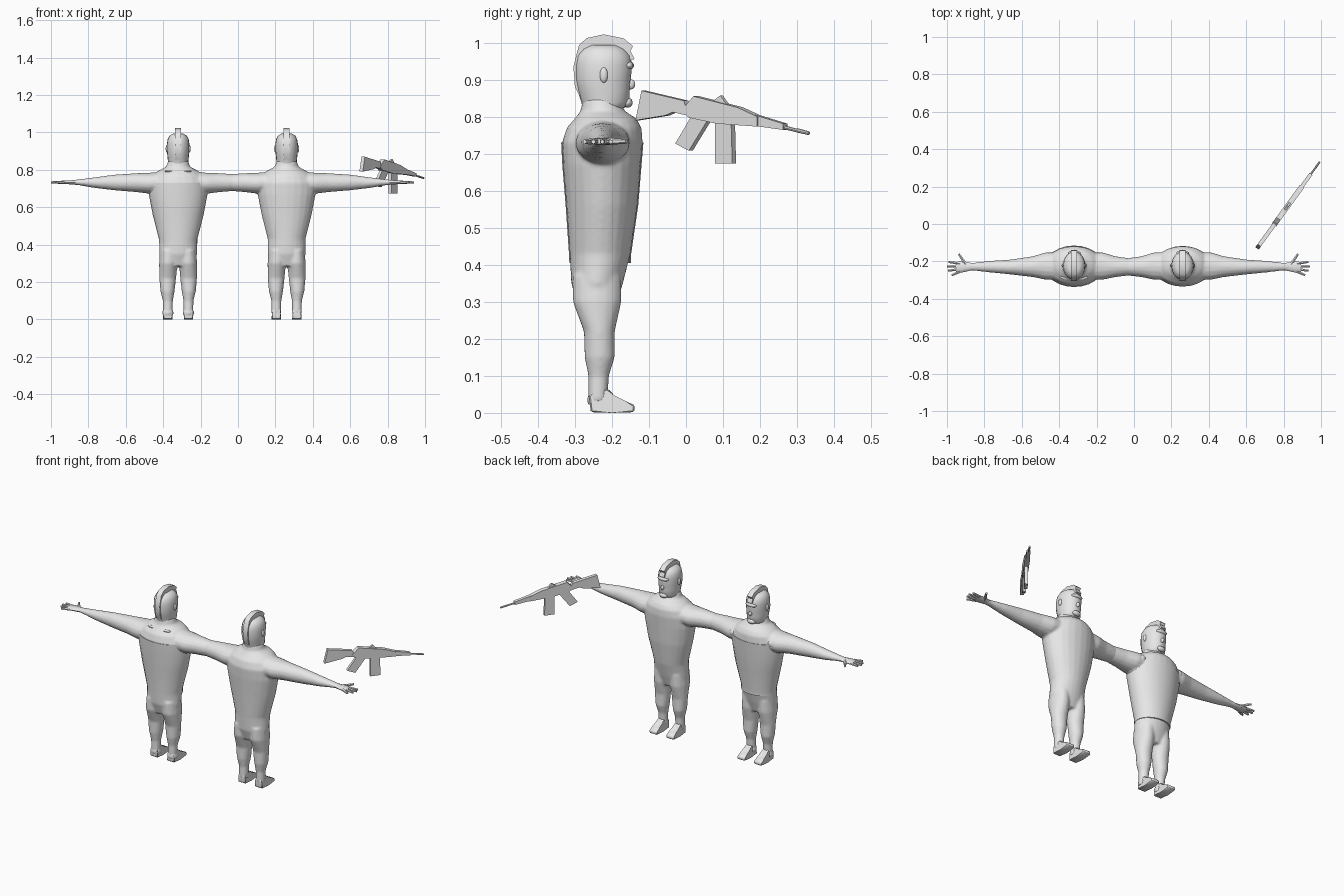
import bpy, bmesh, math
from mathutils import Vector, Matrix

if "Cube" in bpy.data.objects:
    bpy.data.objects.remove(bpy.data.objects["Cube"])

grey = bpy.data.materials.new("light grey")
grey.diffuse_color = (0.8, 0.8, 0.8, 1)
grey.use_nodes = True
grey.node_tree.nodes["Principled BSDF"].inputs["Base Color"].default_value = grey.diffuse_color


def finish(name, bm, smooth=True, angle=40):
    bmesh.ops.recalc_face_normals(bm, faces=bm.faces[:])
    me = bpy.data.meshes.new(name)
    bm.to_mesh(me)
    bm.free()
    me.materials.append(grey)
    ob = bpy.data.objects.new(name, me)
    bpy.context.collection.objects.link(ob)
    if smooth:
        bpy.ops.object.select_all(action='DESELECT')
        ob.select_set(True)
        bpy.context.view_layer.objects.active = ob
        bpy.ops.object.shade_smooth_by_angle(angle=math.radians(angle))
    return ob


def loft(bm, rings, axis, n=16):
    """Skin ellipses (x, y, z, radius_u, radius_v) lying across the axis."""
    u, v = {'x': ((0, 1, 0), (0, 0, 1)), 'y': ((1, 0, 0), (0, 0, 1)),
            'z': ((1, 0, 0), (0, 1, 0))}[axis]
    u, v = Vector(u), Vector(v)
    loops = []
    for x, y, z, ru, rv in rings:
        loops.append([bm.verts.new(Vector((x, y, z)) + u * ru * math.cos(t) + v * rv * math.sin(t))
                      for t in (2 * math.pi * i / n for i in range(n))])
    for a, b in zip(loops, loops[1:]):
        for i in range(n):
            j = (i + 1) % n
            bm.faces.new((a[i], a[j], b[j], b[i]))
    bm.faces.new(loops[0])
    bm.faces.new(loops[-1])


def plate(bm, pts, half, place):
    """Side outline (y, z) thickened by half on each side."""
    a = [bm.verts.new(place(y, z, -half)) for y, z in pts]
    b = [bm.verts.new(place(y, z, half)) for y, z in pts]
    bm.faces.new(a)
    bm.faces.new(b)
    for i in range(len(pts)):
        j = (i + 1) % len(pts)
        bm.faces.new((a[i], a[j], b[j], b[i]))


def ball(bm, centre, size):
    m = Matrix.Translation(centre) @ Matrix.Diagonal((*size, 1))
    bmesh.ops.create_uvsphere(bm, u_segments=10, v_segments=7, radius=1, matrix=m)


def rod(bm, p, q, r1, r2, n=6):
    p, q = Vector(p), Vector(q)
    d = q - p
    m = Matrix.Translation((p + q) / 2) @ d.to_track_quat('Z', 'Y').to_matrix().to_4x4()
    bmesh.ops.create_cone(bm, cap_ends=True, segments=n, radius1=r1, radius2=r2,
                          depth=d.length, matrix=m)


# Section tables: torso and neck (z, y, rx, ry)
TORSO = [(.285, -.240, .080, .050), (.35, -.240, .102, .070), (.43, -.232, .101, .082),
         (.56, -.227, .134, .096), (.67, -.227, .155, .105), (.73, -.226, .155, .109),
         (.77, -.221, .135, .101), (.795, -.217, .105, .083), (.815, -.225, .065, .060),
         (.85, -.230, .052, .048)]
# leg (z, x, y, rx, ry)
LEG = [(.37, .050, -.240, .046, .066), (.30, .053, -.240, .049, .066), (.22, .056, -.234, .045, .042),
       (.15, .057, -.233, .038, .041), (.10, .055, -.236, .027, .028), (.03, .055, -.238, .026, .026)]
# arm (x, y, z, ry, rz)
ARM = [(.06, -.225, .735, .075, .058), (.155, -.225, .728, .073, .056), (.22, -.228, .731, .056, .051),
       (.34, -.230, .732, .040, .042), (.45, -.228, .731, .031, .028), (.53, -.228, .733, .022, .016),
       (.575, -.228, .733, .020, .011)]
# head (z, back y, front y, rx)
HEAD = [(.805, -.278, -.190, .050), (.825, -.279, -.165, .052), (.84, -.283, -.152, .054),
        (.87, -.293, -.152, .057), (.90, -.299, -.149, .060), (.94, -.299, -.146, .060),
        (.965, -.294, -.150, .056), (.982, -.280, -.165, .046), (.993, -.262, -.185, .028)]


def figure(cx, tag):
    # Body: torso, arms and legs fused into one skin
    bm = bmesh.new()
    loft(bm, [(cx, y, z, rx, ry) for z, y, rx, ry in TORSO], 'z', 24)
    for s in (-1, 1):
        loft(bm, [(cx + s * x, y, z, rx, ry) for z, x, y, rx, ry in LEG], 'z')
        loft(bm, [(cx + s * x, y, z, ry, rz) for x, y, z, ry, rz in ARM], 'x')
    body = finish(tag + "_body", bm, False)
    rm = body.modifiers.new("fuse", 'REMESH')
    rm.mode, rm.voxel_size, rm.use_smooth_shade = 'VOXEL', .006, True
    sm = body.modifiers.new("soften", 'SMOOTH')
    sm.factor, sm.iterations = .5, 6

    # Head with nose, brow and ears
    bm = bmesh.new()
    loft(bm, [(cx, (b + f) / 2, z, rx, (f - b) / 2) for z, b, f, rx in HEAD], 'z', 20)
    ball(bm, (cx, -.150, .887), (.009, .013, .014))
    ball(bm, (cx, -.156, .938), (.036, .016, .012))
    ball(bm, (cx, -.158, .838), (.026, .014, .014))
    for s in (-1, 1):
        ball(bm, (cx + s * .060, -.222, .912), (.007, .011, .021))
    finish(tag + "_head", bm, angle=60)

    # Hair crest over the skull
    bm = bmesh.new()
    plate(bm, [(-.285, .85), (-.300, .88), (-.304, .935), (-.289, .993), (-.268, 1.012),
               (-.222, 1.022), (-.168, 1.011), (-.143, .990), (-.150, .978), (-.139, .955),
               (-.165, .95), (-.27, .93)], .016, lambda y, z, t: (cx + t, y, z))
    finish(tag + "_hair_crest", bm)

    # Hands with spread fingers
    bm = bmesh.new()
    for s in (-1, 1):
        loft(bm, [(cx + s * x, y, .733, ry, rz) for x, y, ry, rz in
                  ((.55, -.228, .020, .012), (.585, -.229, .027, .011),
                   (.615, -.231, .031, .010), (.632, -.232, .028, .007))], 'x', 10)
        for y0, y1, x1 in ((-.254, -.274, .655), (-.241, -.250, .674),
                           (-.226, -.226, .680), (-.212, -.203, .672)):
            rod(bm, (cx + s * .610, y0, .733), (cx + s * x1, y1, .732), .0085, .006)
        rod(bm, (cx + s * .580, -.215, .733), (cx + s * .617, -.160, .733), .010, .006)
    finish(tag + "_hands", bm)

    # Feet
    bm = bmesh.new()
    for s in (-1, 1):
        x = cx + s * .055
        plate(bm, [(-.262, .045), (-.257, .002), (-.200, 0), (-.140, .002), (-.138, .020),
                   (-.165, .033), (-.195, .043), (-.210, .065), (-.25, .065)], .025,
              lambda y, z, t: (x + t * (1 - max(0, z - .02) * 6), y, z))
    bmesh.ops.bevel(bm, geom=bm.edges[:], offset=.004, segments=1, affect='EDGES')
    finish(tag + "_feet", bm)


figure(-.32, "jacket_figure")
figure(.26, "plain_figure")

# Jacket hem, shoulder pads and boot cuffs on the first figure
bm = bmesh.new()
loft(bm, [(-.32, -.232, .405, .103, .083)] +
     [(-.32, y, z, rx + .002, ry + .002) for z, y, rx, ry in TORSO[2:6]], 'z', 24)
for s in (-1, 1):
    ball(bm, (-.32 + s * .125, -.163, .735), (.020, .014, .020))
    ball(bm, (-.32 + s * .04, -.285, .792), (.034, .014, .007))
finish("jacket", bm)
bm = bmesh.new()
for s in (-1, 1):
    loft(bm, [(-.32 + s * .055, -.237, z, r, r) for z, r in
              ((.022, .026), (.030, .029), (.040, .029), (.050, .025))], 'z', 12)
finish("boot_cuffs", bm)


# Rifle: side outlines slanted along the horizontal diagonal
def slant(y, z, t):
    return (.665 + (y + .12) * .725 + t * .81, y - t * .587, z)


for name, half, pts in (
        ("rifle_stock", .011, [(-.114, .870), (0, .843), (.014, .802), (-.03, .812), (-.05, .803), (-.13, .790)]),
        ("rifle_receiver", .014, [(.028, .855), (.146, .825), (.200, .800), (.200, .773), (.09, .781),
                                  (.016, .797), (-.005, .815), (.011, .835)]),
        ("rifle_handguard", .010, [(.19, .805), (.268, .781), (.268, .764), (.19, .775)]),
        ("rifle_grip", .009, [(.019, .800), (.062, .788), (.013, .708), (-.024, .727)]),
        ("rifle_magazine", .009, [(.084, .785), (.127, .785), (.130, .673), (.084, .673)]),
        ("rifle_sight", .006, [(.07, .838), (.096, .857), (.115, .830)])):
    bm = bmesh.new()
    plate(bm, pts, half, slant)
    finish(name, bm, False)

bm = bmesh.new()
rod(bm, slant(.25, .775, 0), slant(.325, .756, 0), .006, .004, 8)
rod(bm, slant(.300, .763, 0), slant(.332, .755, 0), .006, .005, 8)
finish("rifle_barrel", bm)
